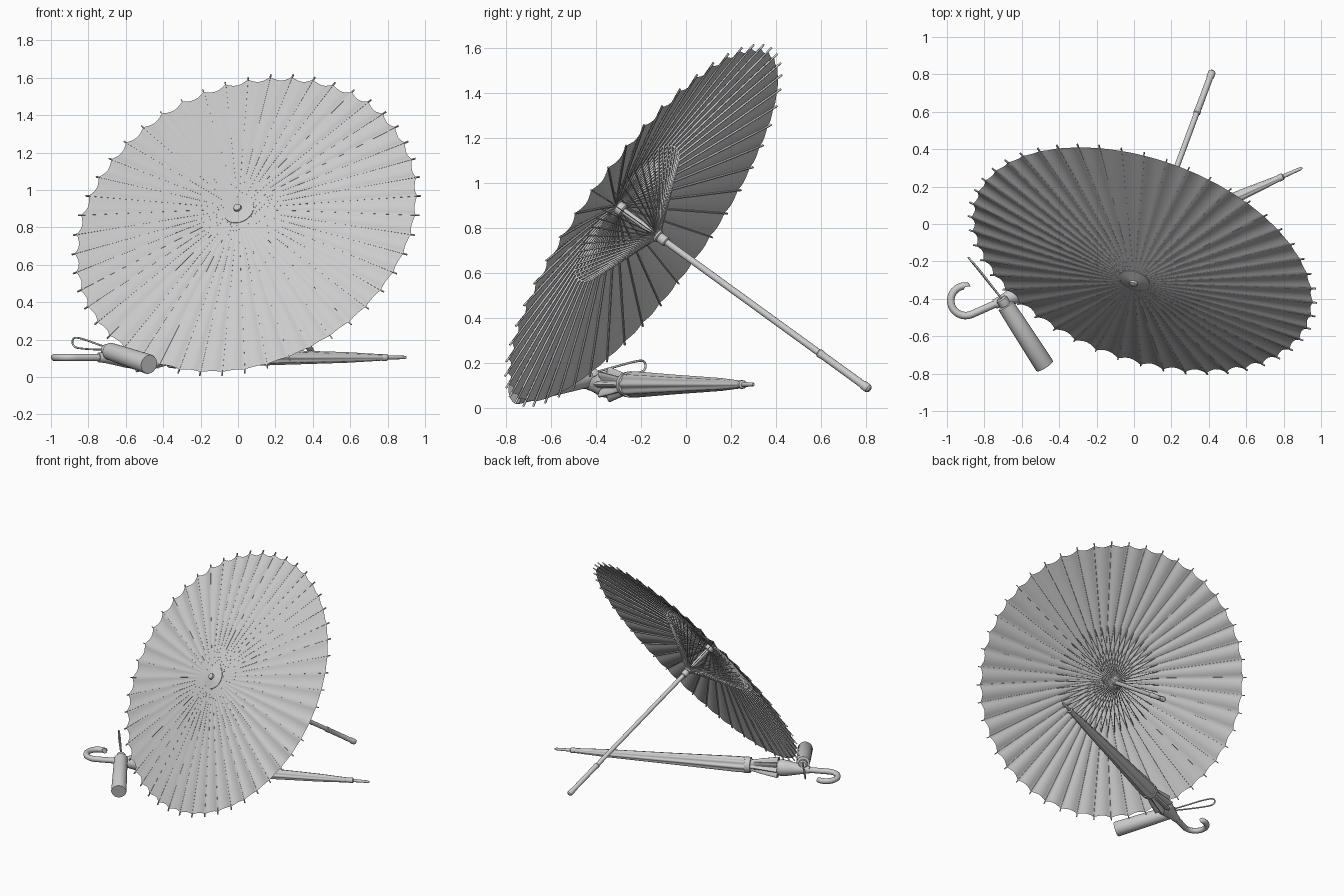
import bpy, bmesh
from math import pi, sin, cos
from mathutils import Vector, Matrix

if "Cube" in bpy.data.objects:
    bpy.data.objects.remove(bpy.data.objects["Cube"])


def finish(name, bm, mat=None, angle=35):
    bmesh.ops.recalc_face_normals(bm, faces=bm.faces)
    me = bpy.data.meshes.new(name)
    bm.to_mesh(me)
    bm.free()
    ob = bpy.data.objects.new(name, me)
    bpy.context.collection.objects.link(ob)
    if mat:
        ob.matrix_world = mat
    bpy.ops.object.select_all(action='DESELECT')
    ob.select_set(True)
    bpy.context.view_layer.objects.active = ob
    bpy.ops.object.shade_smooth_by_angle(angle=angle * pi / 180)
    return ob


def frame(origin, direction):
    """Local z runs along direction."""
    q = Vector(direction).to_track_quat('Z', 'Y')
    return Matrix.Translation(origin) @ q.to_matrix().to_4x4()


def lathe(name, profile, mat, n=24, lobes=0, caps=True):
    """profile: (radius, height[, pleat amplitude])."""
    bm = bmesh.new()
    rings = []
    for p in profile:
        amp = p[2] if len(p) > 2 else 0
        ring = []
        for i in range(n):
            a = 2 * pi * i / n
            r = p[0] * (1 + amp * cos(lobes * a))
            ring.append(bm.verts.new((r * cos(a), r * sin(a), p[1])))
        rings.append(ring)
    for r0, r1 in zip(rings, rings[1:]):
        for i in range(n):
            j = (i + 1) % n
            bm.faces.new((r0[i], r0[j], r1[j], r1[i]))
    if caps:
        bm.faces.new(rings[0])
        bm.faces.new(rings[-1])
    return finish(name, bm, mat)


def tube(name, points, radius, smooth_path=False, cyclic=False):
    cu = bpy.data.curves.new(name, 'CURVE')
    cu.dimensions = '3D'
    cu.bevel_depth = radius
    cu.bevel_resolution = 3
    cu.use_fill_caps = True
    sp = cu.splines.new('NURBS' if smooth_path else 'POLY')
    sp.points.add(len(points) - 1)
    for p, co in zip(sp.points, points):
        p.co = (*co, 1)
    sp.use_cyclic_u = cyclic
    if smooth_path:
        sp.use_endpoint_u = not cyclic
        sp.order_u = 3
    ob = bpy.data.objects.new(name, cu)
    bpy.context.collection.objects.link(ob)
    return ob


def bar(bm, a, b, w, h):
    """Thin rectangular stick from a to b."""
    a, b = Vector(a), Vector(b)
    d = b - a
    m = frame((a + b) / 2, d) @ Matrix.Diagonal((w, h, d.length, 1))
    bmesh.ops.create_cube(bm, size=1, matrix=m)


# ---------- open parasol: local z runs from the crown down the shaft ----------
P = frame((0, -0.31, 0.90), (0.42, 1.13, -0.82))
RIBS, R, DEPTH = 48, 0.955, 0.15


def drop(r):
    return DEPTH * (r / R) ** 1.08


def polar(r, a, z):
    return (r * cos(a), r * sin(a), z)


# pleated paper canopy, scalloped between the ribs
bm = bmesh.new()
SUB = 6
N = RIBS * SUB
rings = []
for k in range(11):
    r = 0.02 + (R - 0.02) * k / 10
    ring = []
    for i in range(N):
        a = 2 * pi * (i / SUB + 0.5) / RIBS
        s = sin(pi * (i % SUB) / SUB)
        f = r / R
        ring.append(bm.verts.new(polar(r - 0.016 * s * f ** 6, a, drop(r) + 0.012 * s * f)))
    rings.append(ring)
for r0, r1 in zip(rings, rings[1:]):
    for i in range(N):
        j = (i + 1) % N
        bm.faces.new((r0[i], r0[j], r1[j], r1[i]))
finish('parasol_canopy', bm, P, 50)

# ribs and the stretchers that hold them
ribs, struts = bmesh.new(), bmesh.new()
for i in range(RIBS):
    a = 2 * pi * (i + 0.5) / RIBS
    stops = [0.03, 0.37, 0.975]
    for r0, r1 in zip(stops, stops[1:]):
        bar(ribs, polar(r0, a, drop(r0) + 0.004), polar(r1, a, drop(r1) + 0.003), 0.006, 0.008)
    bar(struts, polar(0.025, a, 0.235), polar(0.37, a, drop(0.37) + 0.006), 0.004, 0.007)
finish('parasol_ribs', ribs, P)
finish('parasol_stretchers', struts, P)

# crown, shaft, runner and grip
lathe('parasol_crown', [(0.012, -0.022), (0.02, -0.018), (0.022, -0.006), (0.03, -0.004),
                        (0.085, 0.008), (0.085, 0.012)], P)
lathe('parasol_top_hub', [(0.028, 0.005), (0.03, 0.01), (0.03, 0.04), (0.024, 0.045)], P)
lathe('parasol_shaft', [(0.015, 0.0), (0.015, 1.18)], P)
lathe('parasol_runner', [(0.02, 0.205), (0.03, 0.21), (0.03, 0.245), (0.023, 0.25),
                         (0.023, 0.285), (0.018, 0.29)], P)
lathe('parasol_grip', [(0.015, 1.16), (0.019, 1.165), (0.019, 1.18), (0.017, 1.185), (0.017, 1.41),
                       (0.02, 1.415), (0.02, 1.445), (0.012, 1.455)], P)

# ---------- folded long umbrella: local z runs from the tip to the handle ----------
U = frame((0.90, 0.30, 0.105), (-0.914, -0.405, 0))
lathe('folded_tip', [(0.005, 0), (0.009, 0.01), (0.011, 0.11), (0.019, 0.115), (0.019, 0.14), (0.012, 0.15)], U)
lathe('folded_canopy', [(0.016, 0.12), (0.027, 0.35, 0.06), (0.04, 0.85, 0.08), (0.054, 1.30, 0.08),
                        (0.053, 1.36, 0.06), (0.04, 1.40, 0.08), (0.048, 1.46, 0.2),
                        (0.062, 1.58, 0.28), (0.03, 1.56, 0.1)], U, 64, 8)
lathe('folded_strap', [(0.054, 1.345), (0.059, 1.347), (0.056, 1.385), (0.05, 1.387)], U)
lathe('folded_collar', [(0.03, 1.54), (0.06, 1.60), (0.055, 1.64), (0.03, 1.76), (0.026, 1.80)], U)
hook = [(-0.71, -0.413, 0.105)]
for k in range(17):
    a = -1.153 - (pi + 0.47) * k / 16
    hook.append((-0.90 + 0.08 * cos(a), -0.41 + 0.08 * sin(a), 0.105))
hook.append((-0.895, -0.336, 0.105))
tube('folded_hook_handle', hook, 0.02)

# ---------- compact umbrella in its sleeve ----------
C = frame((-0.685, -0.437, 0.138), (0.21, -0.325, -0.07))
lathe('compact_sleeve', [(0.035, -0.003), (0.046, 0.0), (0.049, 0.12), (0.053, 0.385), (0.05, 0.392)], C, 32)
lathe('compact_handle', [(0.022, -0.05), (0.031, -0.042), (0.031, -0.01), (0.024, 0.01)], C)
# wrist loop
tube('compact_wrist_loop', [(-0.69, -0.42, 0.155), (-0.75, -0.345, 0.175), (-0.83, -0.24, 0.205),
                            (-0.885, -0.18, 0.215), (-0.885, -0.18, 0.16), (-0.82, -0.26, 0.15),
                            (-0.74, -0.36, 0.147), (-0.69, -0.42, 0.147)], 0.005, True)
